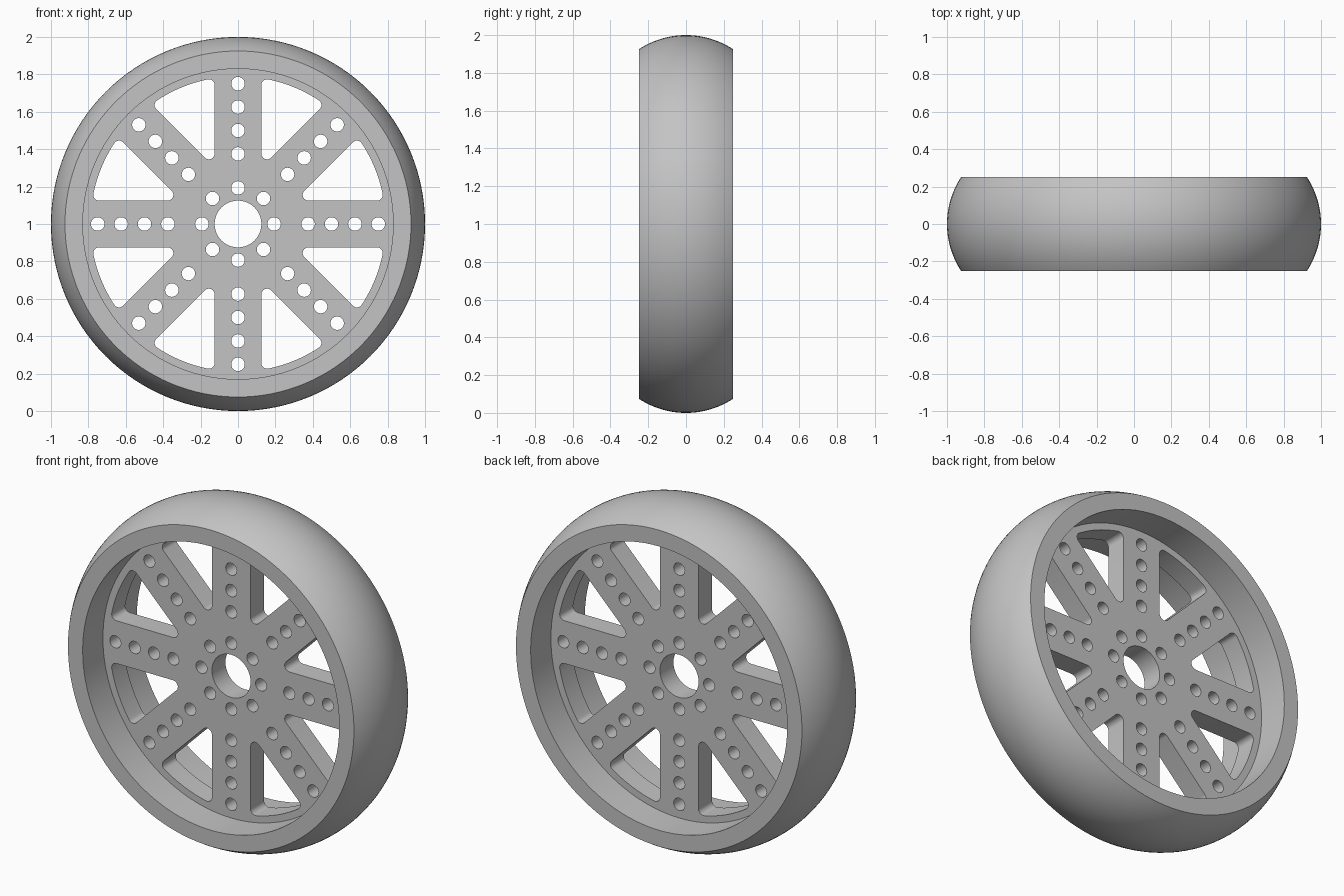
import bpy, bmesh
from math import sin, cos, pi, radians, atan2, sqrt, asin, hypot
from mathutils import Matrix

cube = bpy.data.objects.get("Cube")
if cube:
    bpy.data.objects.remove(cube, do_unlink=True)

SEG = 128            # steps around the wheel
SPOKES = 8
HALF_WIDTH = 0.25    # half the wheel width
EDGE_R = 0.925       # tread radius at the side faces
RIM_R = 0.83         # inside radius of the rim
WEB_HALF = 0.0625    # half the spoke plate thickness
SPOKE_HALF = 0.125
WINDOW_R = 0.79
FILLET = 0.031
HOLE_R = 0.036

grey = bpy.data.materials.new("light_grey")
grey.use_nodes = True
colour = (0.55, 0.55, 0.55, 1)
grey.diffuse_color = colour
grey.node_tree.nodes["Principled BSDF"].inputs["Base Color"].default_value = colour


def finish(obj, bm):
    """Write the mesh, stand it upright on the ground and shade it."""
    bmesh.ops.remove_doubles(bm, verts=bm.verts, dist=1e-5)
    bmesh.ops.recalc_face_normals(bm, faces=bm.faces)
    bm.transform(Matrix.Translation((0, 0, 1)) @ Matrix.Rotation(pi / 2, 4, "X"))
    bm.to_mesh(obj.data)
    bm.free()
    obj.data.materials.clear()
    obj.data.materials.append(grey)
    bpy.ops.object.select_all(action="DESELECT")
    obj.select_set(True)
    bpy.context.view_layer.objects.active = obj
    bpy.ops.object.shade_smooth_by_angle(angle=radians(30))


def arc(cx, cy, r, start, end, steps):
    angles = [start + (end - start) * i / steps for i in range(steps + 1)]
    return [(cx + r * cos(a), cy + r * sin(a)) for a in angles]


def circle(cx, cy, r, steps):
    return arc(cx, cy, r, 0, 2 * pi, steps)[:-1]


# Rim: crowned tread and straight inner wall, revolved
bm = bmesh.new()
rise = 1 - EDGE_R
crown_r = (HALF_WIDTH ** 2 + rise ** 2) / (2 * rise)
sweep = asin(HALF_WIDTH / crown_r)
profile = arc(1 - crown_r, 0, crown_r, -sweep, sweep, 20)
profile += [(RIM_R, HALF_WIDTH), (RIM_R, -HALF_WIDTH)]
verts = [bm.verts.new((r, 0, w)) for r, w in profile]
edges = [bm.edges.new((v, verts[i - 1])) for i, v in enumerate(verts)]
bmesh.ops.spin(bm, geom=verts + edges, cent=(0, 0, 0), axis=(0, 0, 1),
               angle=2 * pi, steps=SEG, use_merge=True)
rim = bpy.data.objects.new("rim", bpy.data.meshes.new("rim"))
bpy.context.collection.objects.link(rim)
finish(rim, bm)


def window():
    """Rounded opening between two neighbouring spokes."""
    step = 2 * pi / SPOKES
    v = SPOKE_HALF + FILLET
    reach = WINDOW_R - FILLET
    u = sqrt(reach ** 2 - v ** 2)
    a = atan2(v, u)
    b = step - a
    inner = v / sin(step / 2)
    pts = arc(u, v, FILLET, -pi / 2, a, 8)
    pts += arc(0, 0, WINDOW_R, a, b, 14)[1:-1]
    pts += arc(reach * cos(b), reach * sin(b), FILLET, b, step + pi / 2, 8)
    pts += arc(inner * cos(step / 2), inner * sin(step / 2), FILLET,
               step + pi / 2, 3 * pi / 2, 8)
    return pts


# Spoke plate: filled outline with windows, bore and bolt holes
outlines = [circle(0, 0, RIM_R + 0.002, SEG), circle(0, 0, 0.125, 48)]
opening = window()
for k in range(SPOKES):
    t = 2 * pi * k / SPOKES
    c, s = cos(t), sin(t)
    outlines.append([(x * c - y * s, x * s + y * c) for x, y in opening])
    for d in (0.193, 0.375, 0.5, 0.625, 0.75):
        outlines.append(circle(d * c, d * s, HOLE_R, 24))

curve = bpy.data.curves.new("spoke_plate", "CURVE")
curve.dimensions = "2D"
curve.fill_mode = "BOTH"
curve.extrude = WEB_HALF
for pts in outlines:
    spline = curve.splines.new("POLY")
    spline.points.add(len(pts) - 1)
    for point, (x, y) in zip(spline.points, pts):
        point.co = (x, y, 0, 1)
    spline.use_cyclic_u = True
plate = bpy.data.objects.new("spoke_plate", curve)
bpy.context.collection.objects.link(plate)
bpy.ops.object.select_all(action="DESELECT")
plate.select_set(True)
bpy.context.view_layer.objects.active = plate
bpy.ops.object.convert(target="MESH")
plate = bpy.context.view_layer.objects.active
bm = bmesh.new()
bm.from_mesh(plate.data)
finish(plate, bm)
